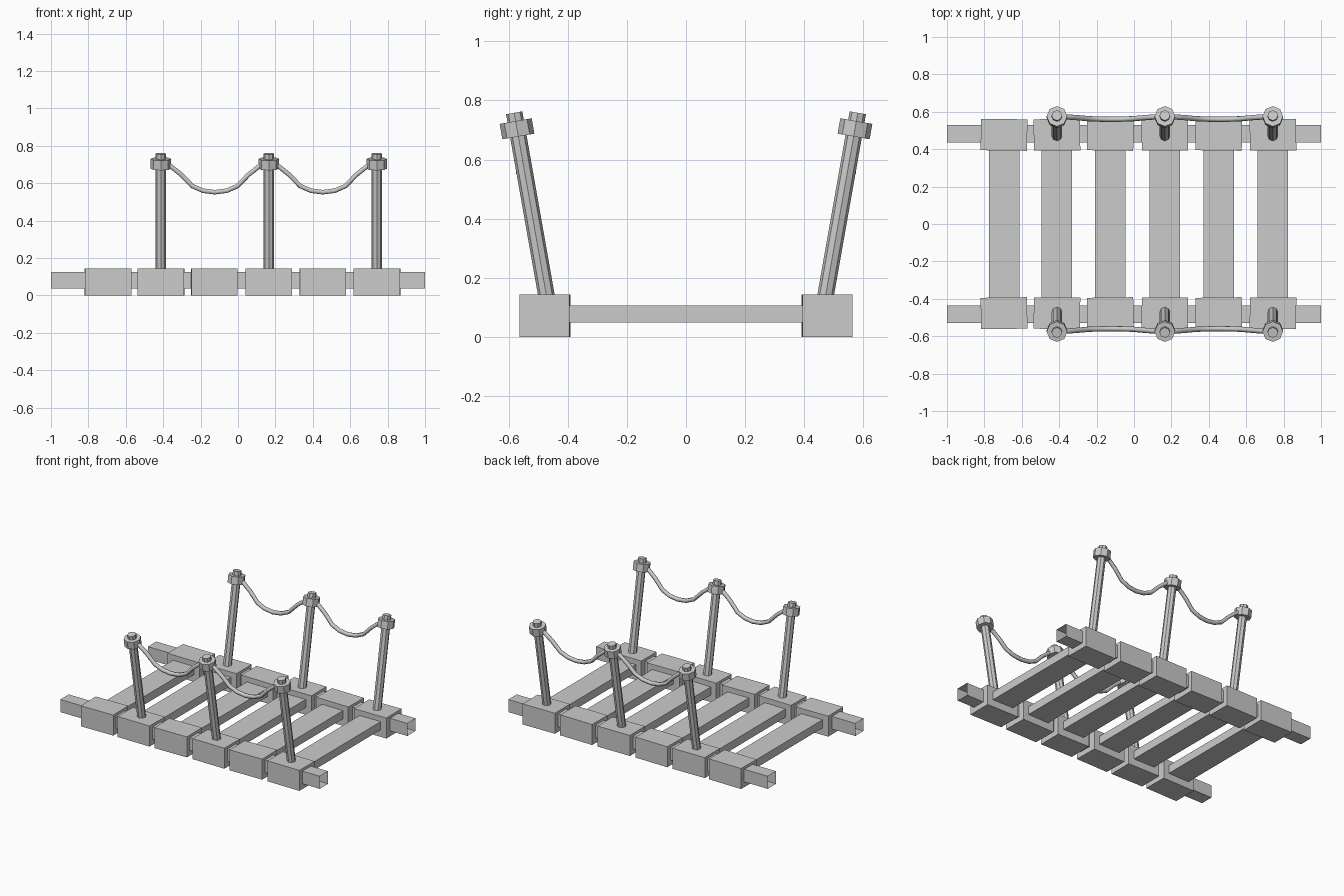
import bpy, math
from mathutils import Vector

if "Cube" in bpy.data.objects:
    bpy.data.objects.remove(bpy.data.objects["Cube"])

BLOCK_X = (-0.695, -0.412, -0.127, 0.165, 0.453, 0.743)
POST_X = (-0.412, 0.165, 0.742)
TILT = math.radians(10)


def box(name, size, loc, yaw=0.0, open_ends=False):
    x, y, z = (s / 2 for s in size)
    verts = [(a, b, c) for a in (-x, x) for b in (-y, y) for c in (-z, z)]
    faces = [(0, 4, 5, 1), (2, 3, 7, 6), (0, 2, 6, 4), (1, 5, 7, 3)]
    if not open_ends:
        faces += [(0, 1, 3, 2), (4, 6, 7, 5)]
    mesh = bpy.data.meshes.new(name)
    mesh.from_pydata(verts, [], faces)
    ob = bpy.data.objects.new(name, mesh)
    bpy.context.collection.objects.link(ob)
    ob.location = loc
    ob.rotation_euler.z = math.radians(yaw)
    return ob


def post_point(x, side, z):
    return Vector((x, side * (0.472 + (z - 0.14) * math.tan(TILT)), z))


def rod(name, p, q, radius):
    d = q - p
    bpy.ops.mesh.primitive_cylinder_add(vertices=8, radius=radius, depth=d.length,
                                        location=(p + q) / 2)
    ob = bpy.context.object
    ob.name = name
    ob.rotation_euler.x = -math.atan2(d.y, d.z)
    return ob


def rope(name, x0, x1, side):
    # hanging profile: fraction of span, height
    half = [(0, 0.715), (0.07, 0.70), (0.19, 0.645), (0.29, 0.585), (0.39, 0.56), (0.5, 0.552)]
    profile = half + [(1 - t, z) for t, z in reversed(half[:-1])]
    cu = bpy.data.curves.new(name, 'CURVE')
    cu.dimensions = '3D'
    cu.bevel_depth = 0.014
    cu.bevel_resolution = 1
    cu.use_fill_caps = True
    sp = cu.splines.new('POLY')
    sp.points.add(len(profile) - 1)
    for pt, (t, z) in zip(sp.points, profile):
        y = side * (0.56 + 0.09 * (z - 0.552))
        pt.co = (x0 + (x1 - x0) * t, y, z, 1)
    ob = bpy.data.objects.new(name, cu)
    bpy.context.collection.objects.link(ob)


# cross planks
for x in BLOCK_X:
    box("plank", (0.163, 0.86, 0.057), (x, 0, 0.078))

for side in (-1, 1):
    # long hollow rail
    box("rail", (2, 0.092, 0.088), (0, side * 0.482, 0.081), open_ends=True)
    # blocks clamped around the rail, each slightly askew
    for i, x in enumerate(BLOCK_X):
        box("block", (0.248, 0.168, 0.143), (x, side * 0.477, 0.0715), (-0.8, 0.6)[i % 2] * side)
    # leaning posts with collars
    for x in POST_X:
        rod("post", post_point(x, side, 0.10), post_point(x, side, 0.758), 0.028)
        rod("collar", post_point(x, side, 0.678), post_point(x, side, 0.73), 0.055)
    # sagging ropes
    for a, b in zip(POST_X, POST_X[1:]):
        rope("rope", a, b, side)
